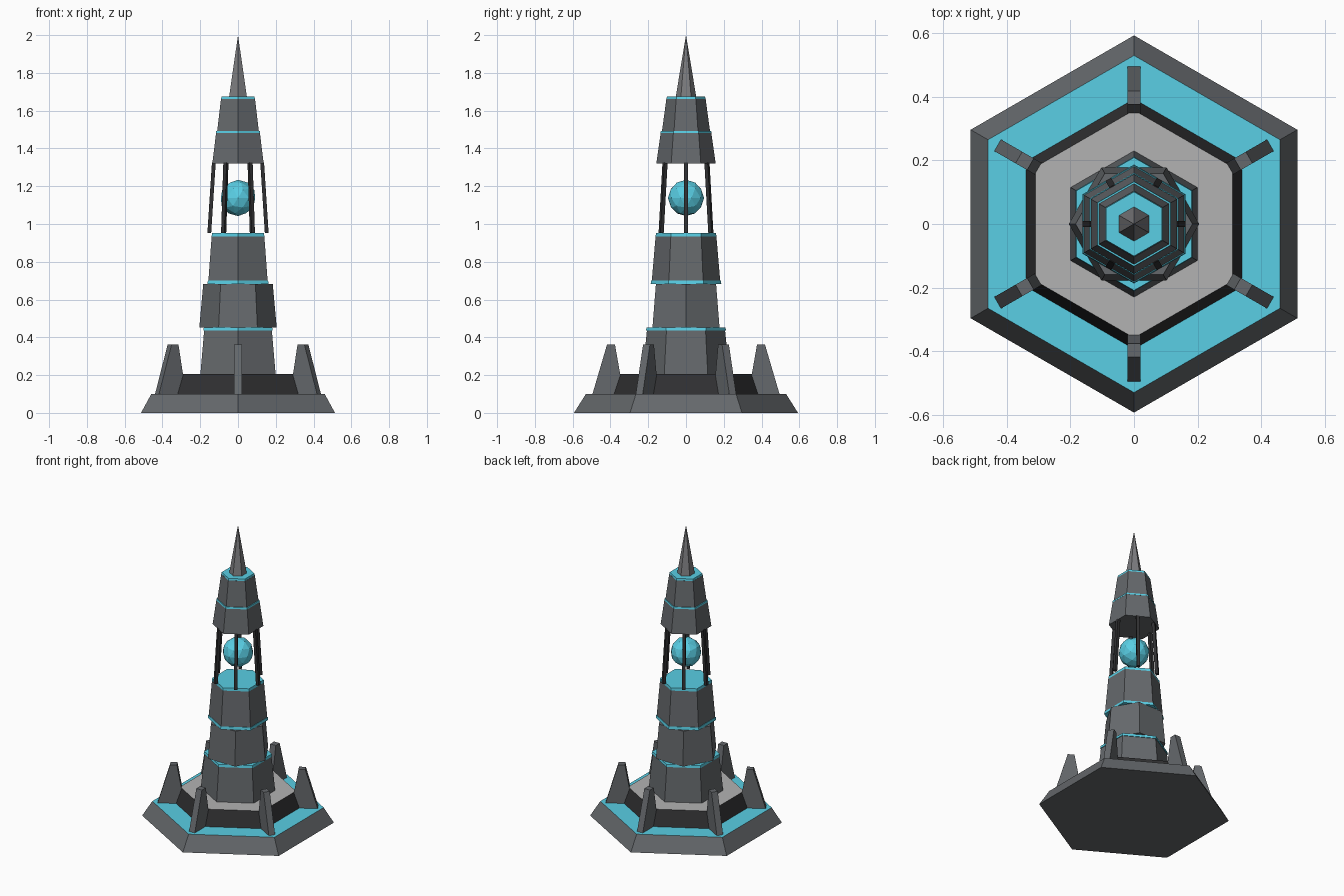
import bpy, bmesh
from math import radians, cos, sin, pi
from mathutils import Vector

if "Cube" in bpy.data.objects:
    bpy.data.objects.remove(bpy.data.objects["Cube"])


def material(name, r, g, b):
    m = bpy.data.materials.new(name)
    m.diffuse_color = (r, g, b, 1)
    m.use_nodes = True
    m.node_tree.nodes["Principled BSDF"].inputs["Base Color"].default_value = m.diffuse_color
    return m


CYAN = material("glow_cyan", 0.10, 0.62, 0.78)
STONE = material("dark_stone", 0.13, 0.14, 0.15)
BLACK = material("black_metal", 0.03, 0.03, 0.032)
PALE = material("pale_floor", 0.45, 0.45, 0.45)
TIP = material("spire_grey", 0.20, 0.20, 0.21)


def finish(bm, name, *mats):
    bmesh.ops.recalc_face_normals(bm, faces=bm.faces)
    me = bpy.data.meshes.new(name)
    bm.to_mesh(me)
    bm.free()
    for m in mats:
        me.materials.append(m)
    ob = bpy.data.objects.new(name, me)
    bpy.context.collection.objects.link(ob)
    return ob


def hexa(name, z0, z1, r0, r1, side, top=None, turn=90):
    """Tapered hexagonal block; turn=90 puts corners on the y axis."""
    bm = bmesh.new()
    ang = [radians(turn + 60 * i) for i in range(6)]
    low = [bm.verts.new((r0 * cos(a), r0 * sin(a), z0)) for a in ang]
    bm.faces.new(low)
    if r1 == 0:
        high = bm.verts.new((0, 0, z1))
        for i in range(6):
            bm.faces.new((low[i], low[(i + 1) % 6], high))
    else:
        high = [bm.verts.new((r1 * cos(a), r1 * sin(a), z1)) for a in ang]
        bm.faces.new(high).material_index = 1
        for i in range(6):
            j = (i + 1) % 6
            bm.faces.new((low[i], low[j], high[j], high[i]))
    return finish(bm, name, side, top or side)


def prism(name, profile, width, angle, mat):
    """Radial profile (r, z) given thickness and turned about the z axis."""
    bm = bmesh.new()
    u = Vector((cos(angle), sin(angle), 0))
    v = Vector((-sin(angle), cos(angle), 0)) * width / 2
    a, b = [[bm.verts.new(u * r + v * s + Vector((0, 0, z))) for r, z in profile]
            for s in (-1, 1)]
    bm.faces.new(a)
    bm.faces.new(b)
    n = len(profile)
    for i in range(n):
        j = (i + 1) % n
        bm.faces.new((a[i], a[j], b[j], b[i]))
    return finish(bm, name, mat)


# stepped base
hexa("base_plinth", 0, 0.10, 0.593, 0.53, STONE, CYAN)
hexa("base_step", 0.10, 0.205, 0.393, 0.358, BLACK, PALE)

# lower tower, with alternating hexagon orientation and glowing bands
hexa("tower_lower", 0.205, 0.435, 0.23, 0.207, STONE)
hexa("band_lower", 0.435, 0.452, 0.212, 0.209, CYAN)
hexa("tower_middle", 0.452, 0.682, 0.205, 0.184, STONE, turn=0)
hexa("band_middle", 0.682, 0.70, 0.187, 0.184, CYAN)
hexa("tower_upper", 0.70, 0.935, 0.181, 0.161, STONE)
hexa("band_upper", 0.935, 0.953, 0.161, 0.159, CYAN)

# lantern: orb between leaning posts
bm = bmesh.new()
bmesh.ops.create_icosphere(bm, subdivisions=2, radius=0.096)
bmesh.ops.translate(bm, verts=bm.verts, vec=(0, 0, 1.138))
finish(bm, "orb", CYAN)
post = [(0.142, 0.953), (0.162, 0.953), (0.138, 1.325), (0.118, 1.325)]
for i in range(6):
    prism(f"lantern_post_{i + 1}", post, 0.02, i * pi / 3, BLACK)

# roof and spire
hexa("roof_lower", 1.32, 1.482, 0.157, 0.134, STONE)
hexa("roof_band_lower", 1.482, 1.493, 0.135, 0.133, CYAN)
hexa("roof_upper", 1.493, 1.662, 0.127, 0.104, STONE)
hexa("roof_band_upper", 1.662, 1.675, 0.103, 0.101, CYAN)
hexa("spire", 1.675, 2.0, 0.054, 0, TIP)

# buttress fins at the corners of the base
fin = [(0.33, 0.10), (0.495, 0.10), (0.418, 0.362), (0.376, 0.362)]
for i in range(6):
    prism(f"buttress_fin_{i + 1}", fin, 0.042, pi / 6 + i * pi / 3, STONE)
